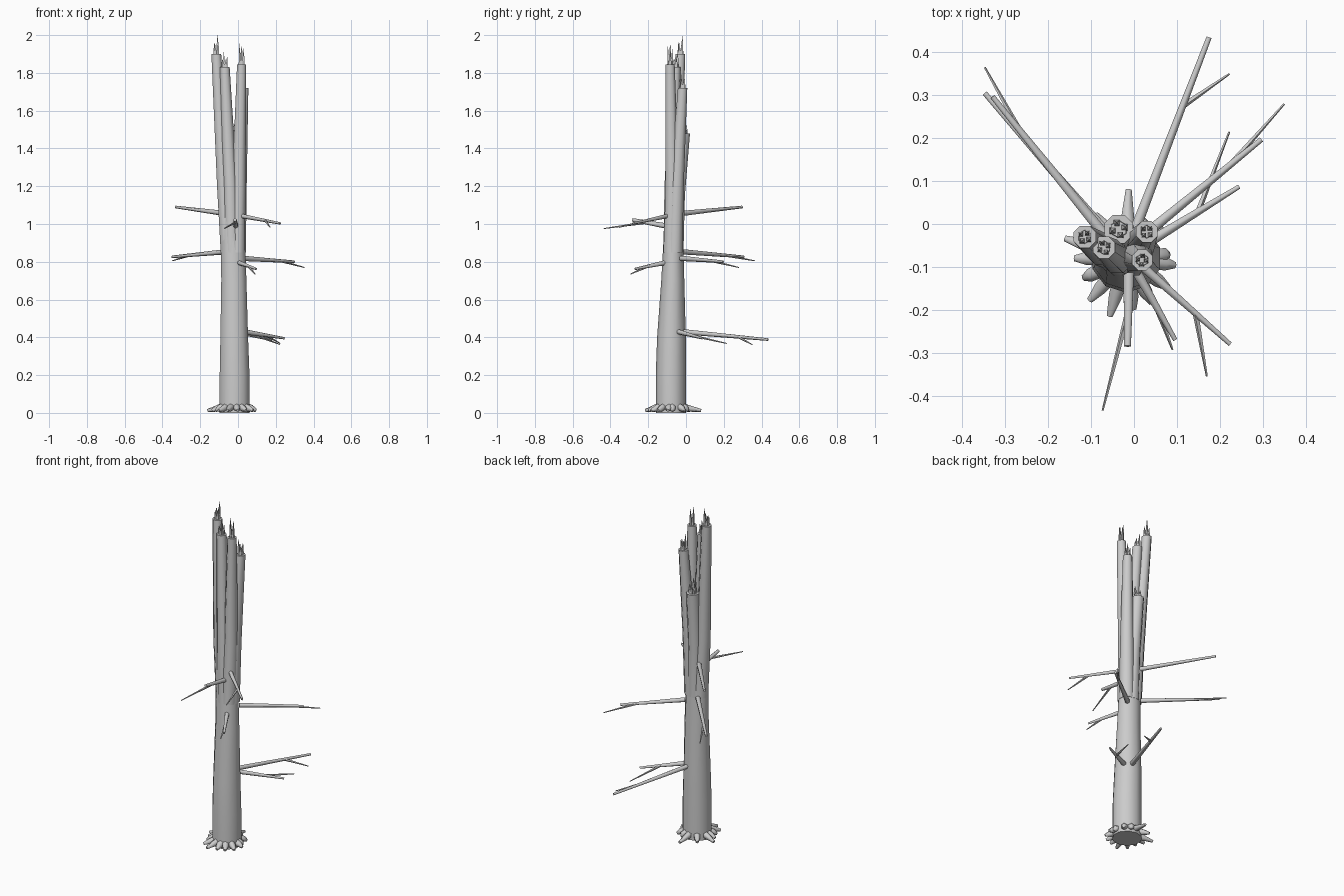
import bpy, bmesh, math, random
from mathutils import Vector

random.seed(4)


def tube(name, rings, sides, smooth=True):
    """Loft through rings (x, y, z, rx[, ry]) set across the overall direction."""
    pts = [Vector(r[:3]) for r in rings]
    d = (pts[-1] - pts[0]).normalized()
    if d.z > 0.9:
        u, v = Vector((1, 0, 0)), Vector((0, 1, 0))
    else:
        u = Vector((0, 0, 1)).cross(d).normalized()
        v = d.cross(u)
    bm = bmesh.new()
    loops = []
    for p, r in zip(pts, rings):
        rx, ry = r[3], r[-1]
        loop = []
        for i in range(sides):
            a = math.tau * (i + 0.5) / sides
            loop.append(bm.verts.new(p + u * rx * math.cos(a) + v * ry * math.sin(a)))
        loops.append(loop)
    for a, b in zip(loops, loops[1:]):
        for i in range(sides):
            j = (i + 1) % sides
            bm.faces.new((a[i], a[j], b[j], b[i]))
    bm.faces.new(loops[0][::-1])
    bm.faces.new(loops[-1])
    bmesh.ops.recalc_face_normals(bm, faces=bm.faces)
    mesh = bpy.data.meshes.new(name)
    bm.to_mesh(mesh)
    bm.free()
    ob = bpy.data.objects.new(name, mesh)
    bpy.context.collection.objects.link(ob)
    if smooth:
        bpy.ops.object.select_all(action='DESELECT')
        ob.select_set(True)
        bpy.context.view_layer.objects.active = ob
        bpy.ops.object.shade_smooth_by_angle(angle=math.radians(65))
    return ob


# Main trunk
tube("trunk", [
    (-.018, -.080, 0, .083, .080), (-.018, -.080, .2, .083, .080),
    (-.020, -.077, .4, .077, .076), (-.022, -.070, .7, .070, .061),
    (-.026, -.067, .9, .067, .053), (-.028, -.065, 1.1, .060, .045),
    (-.028, -.062, 1.22, .030, .025)], 10)

# Upper stems: lower, middle and top point, top radius, splinter height
stems = [
    ((-.050, -.062, .85), (-.075, -.060, 1.2), (-.115, -.030, 1.90), .028, .10),
    ((-.030, -.078, .85), (-.040, -.078, 1.2), (-.070, -.055, 1.83), .028, .08),
    ((-.005, -.078, .85), (.004, -.072, 1.2), (.019, -.084, 1.845), .026, .11),
    ((.000, -.060, .85), (.010, -.048, 1.2), (.030, -.018, 1.72), .027, .09),
    ((-.025, -.055, .85), (-.031, -.042, 1.15), (-.036, -.012, 1.48), .036, .08),
]
for n, (a, b, c, r, h) in enumerate(stems, 1):
    tube(f"stem_{n}", [(*a, .045), (*b, .039), (*c, r)], 8)
    # Broken top: short collar and a ring of splinters
    x, y, z = c
    tube(f"broken_collar_{n}", [(x, y, z - .01, r * .6), (x, y, z + .018, r * .55)], 6, False)
    for k in range(4):
        t = math.tau * k / 4 + n
        px, py = x + r * .38 * math.cos(t), y + r * .38 * math.sin(t)
        hk = h if k == 0 else h * random.uniform(.5, .9)
        tube(f"splinter_{n}_{k + 1}", [(px, py, z, r * .3), (px, py, z + hk * .4, r * .24),
             (px + .003 * math.cos(t), py + .003 * math.sin(t), z + hk, .001)], 4, False)

# Side branches: start, tip, start radius, tip radius, twig (fork position, tip)
branches = [
    ((.000, -.020, .430), (.175, .435, .388), .014, .007, (.65, (.222, .350, .362))),
    ((.030, -.045, .430), (.245, .087, .395), .014, .006, (.55, (.222, .215, .368))),
    ((.025, -.025, .818), (.297, .197, .800), .014, .007, (.72, (.350, .280, .770))),
    ((-.065, -.020, .853), (-.348, .305, .826), .014, .007, (.68, (-.348, .365, .805))),
    ((-.065, -.030, 1.055), (-.330, .297, 1.090), .014, .007, None),
    ((.015, -.095, 1.043), (.224, -.280, 1.003), .012, .006, (.62, (.170, -.355, .982))),
    ((-.012, -.080, .985), (-.015, -.285, 1.022), .015, .009, (.62, (-.073, -.435, .976))),
    ((.005, -.110, .795), (.096, -.270, .762), .013, .006, (.55, (.090, -.293, .735))),
]
for n, (a, b, r0, r1, twig) in enumerate(branches, 1):
    tube(f"branch_{n}", [(*a, r0), (*b, r1)], 6)
    if twig:
        f, tip = twig
        s = Vector(a).lerp(Vector(b), f)
        tube(f"twig_{n}", [(*s, .0075), (*tip, .0025)], 5)

# Stubby roots around the base: angle in degrees, reach
roots = [(5, .10), (-8, .115), (88, .16), (125, .125), (162, .15), (180, .12), (205, .11),
         (229, .13), (254, .14), (278, .12), (300, .12), (325, .12), (40, .11), (65, .10)]
for n, (deg, reach) in enumerate(roots, 1):
    a = math.radians(deg)
    cx, cy = -.018, -.08
    p = [(cx + q * math.cos(a), cy + q * math.sin(a)) for q in (.055, .09, reach)]
    tube(f"root_{n}", [(*p[0], .036, .020), (*p[1], .024, .018), (*p[2], .013, .008)], 6)
